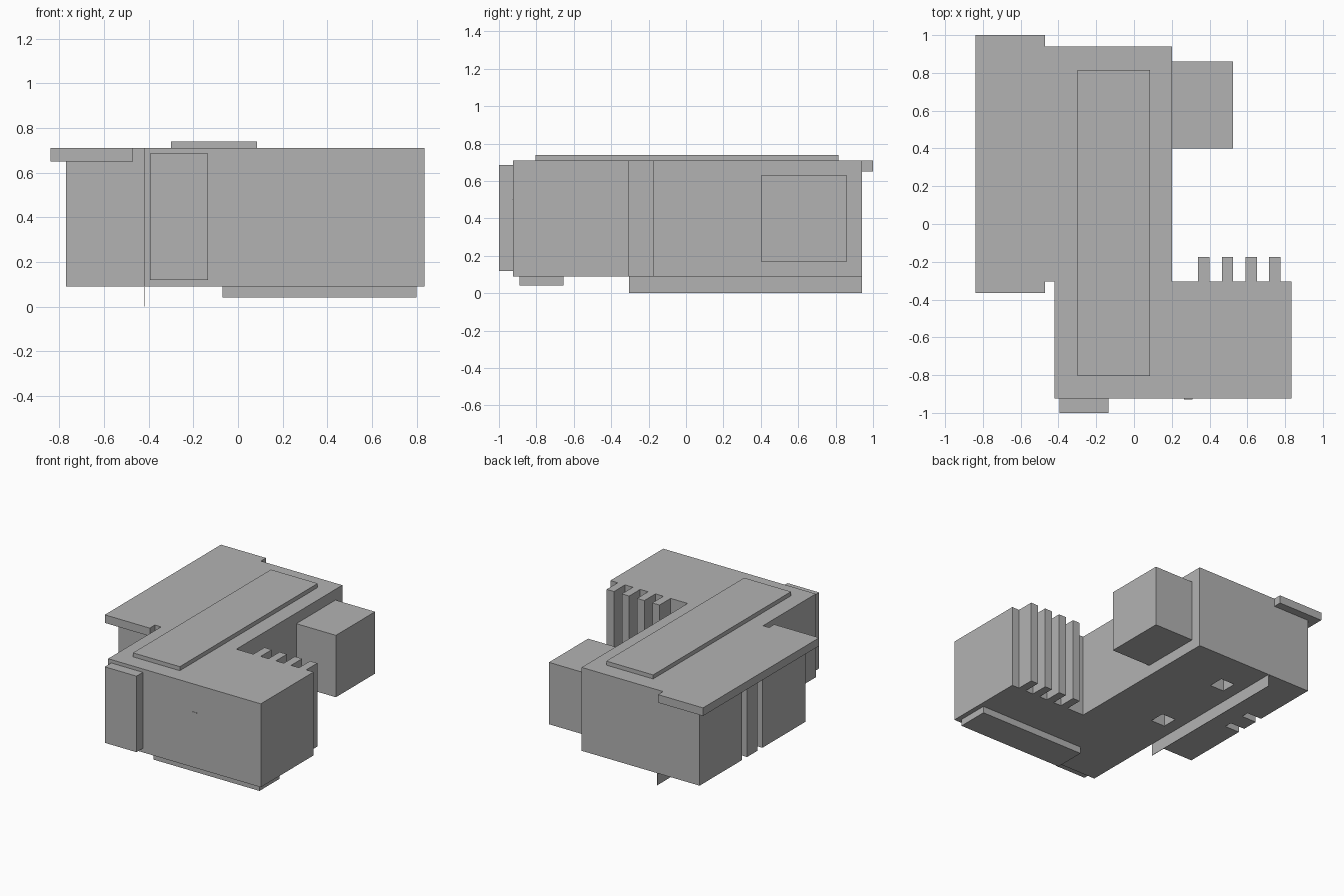
import bpy
import bmesh

# Remove the default cube
cube = bpy.data.objects.get("Cube")
if cube:
    bpy.data.objects.remove(cube, do_unlink=True)

# Single plain grey
GREY = (0.45, 0.45, 0.45, 1.0)
grey = bpy.data.materials.new("plain_grey")
grey.use_nodes = True
grey.diffuse_color = GREY
grey.node_tree.nodes["Principled BSDF"].inputs["Base Color"].default_value = GREY


def prism(name, outline, z0, z1):
    """Extrude a plan outline upward from z0 to z1."""
    bm = bmesh.new()
    base = bm.faces.new([bm.verts.new((x, y, z0)) for x, y in outline])
    grown = bmesh.ops.extrude_face_region(bm, geom=[base])
    top = [v for v in grown["geom"] if isinstance(v, bmesh.types.BMVert)]
    bmesh.ops.translate(bm, verts=top, vec=(0, 0, z1 - z0))
    bmesh.ops.recalc_face_normals(bm, faces=bm.faces)
    mesh = bpy.data.meshes.new(name)
    bm.to_mesh(mesh)
    bm.free()
    mesh.materials.append(grey)
    obj = bpy.data.objects.new(name, mesh)
    bpy.context.collection.objects.link(obj)
    return obj


def box(name, x0, x1, y0, y1, z0, z1):
    return prism(name, [(x0, y0), (x1, y0), (x1, y1), (x0, y1)], z0, z1)


FLOOR, ROOF, EAVE = 0.09, 0.71, 0.65
INNER, FIN_TIP = -0.305, -0.175

# Main L-shaped body, with upright fins in the inner wall
fins = []
for x in (0.775, 0.65, 0.525, 0.40):
    fins += [(x, INNER), (x, FIN_TIP), (x - 0.06, FIN_TIP), (x - 0.06, INNER)]
body = prism("main_body",
             [(-0.47, 0.94), (-0.47, INNER), (-0.42, INNER), (-0.42, -0.925),
              (0.835, -0.925), (0.835, INNER)] + fins + [(0.20, INNER), (0.20, 0.94)],
             FLOOR, ROOF)

# Square sockets in the underside
for y in (0.625, -0.005):
    cutter = box("socket_cutter", -0.325, -0.21, y - 0.058, y + 0.058, 0, 0.29)
    cutter.hide_render = True
    cut = body.modifiers.new("socket", "BOOLEAN")
    cut.operation = "DIFFERENCE"
    cut.solver = "EXACT"
    cut.object = cutter
    bpy.context.view_layer.objects.active = body
    bpy.ops.object.modifier_apply(modifier=cut.name)
    bpy.data.objects.remove(cutter, do_unlink=True)

# Side wing with two narrow upright slots
slots = []
for y in (0.44, 0.26):
    slots += [(-0.77, y), (-0.65, y), (-0.65, y - 0.058), (-0.77, y - 0.058)]
prism("side_wing", [(-0.47, INNER), (-0.47, 0.94), (-0.77, 0.94)] + slots + [(-0.77, INNER)],
      FLOOR, EAVE)

# Overhanging roof, ridge panel and the added volumes
box("wing_roof", -0.84, -0.47, -0.365, 1.0, EAVE, ROOF)
box("roof_panel", -0.30, 0.085, -0.805, 0.815, ROOF, 0.74)
box("side_box", 0.20, 0.525, 0.40, 0.86, 0.17, 0.63)
box("front_panel", -0.395, -0.135, -1.0, -0.925, 0.12, 0.685)
box("front_plinth", -0.07, 0.80, -0.89, -0.655, 0.04, FLOOR)

# Thin skirt under the floor and a tiny front ledge
box("floor_skirt", -0.422, -0.419, INNER, 0.94, 0, FLOOR)
box("front_ledge", 0.265, 0.31, -0.928, -0.925, 0.50, 0.503)
